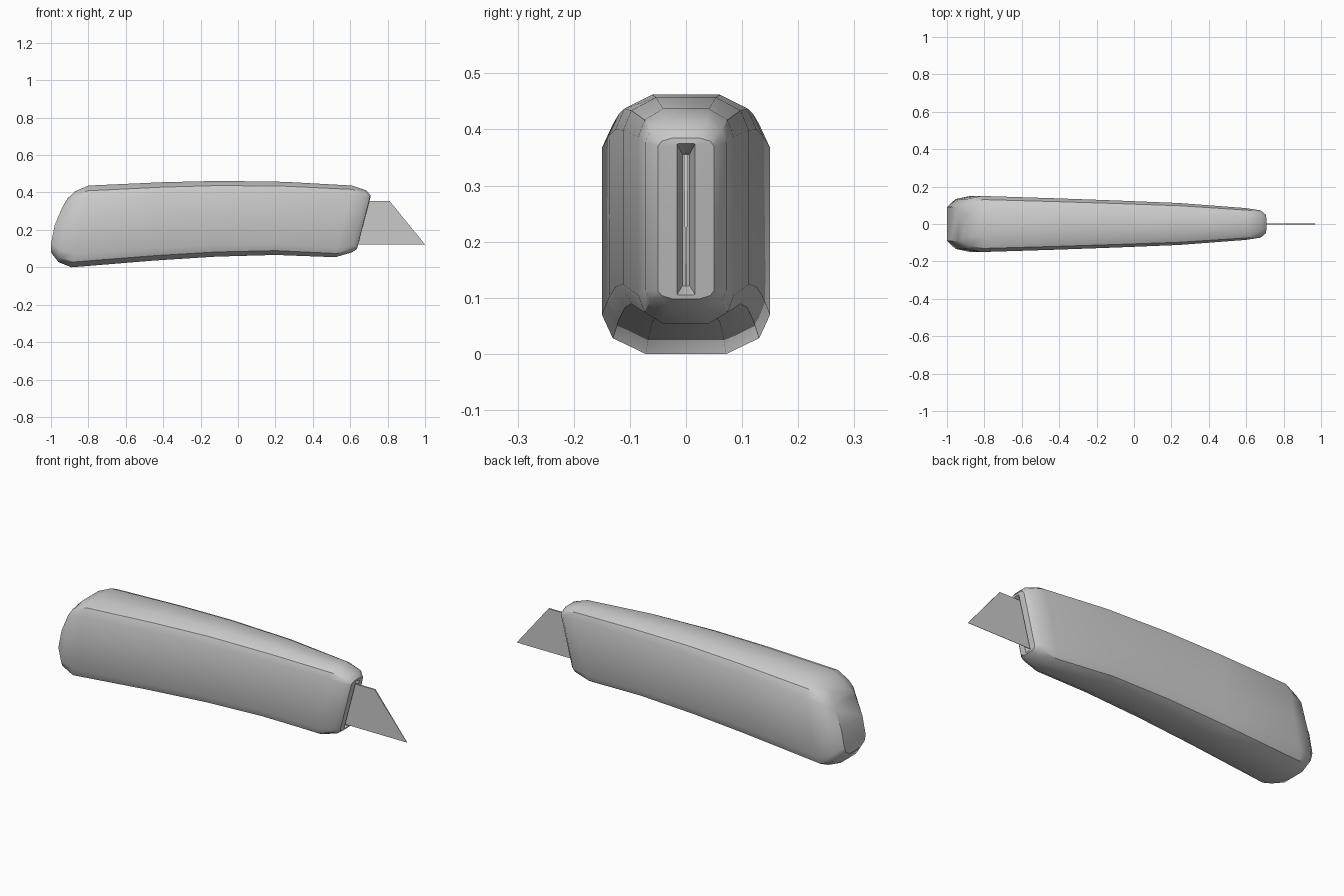
import bpy, bmesh

if "Cube" in bpy.data.objects:
    bpy.data.objects.remove(bpy.data.objects["Cube"])


def finish(name, bm, angle):
    bmesh.ops.recalc_face_normals(bm, faces=bm.faces[:])
    mesh = bpy.data.meshes.new(name)
    bm.to_mesh(mesh)
    bm.free()
    obj = bpy.data.objects.new(name, mesh)
    bpy.context.collection.objects.link(obj)
    bpy.ops.object.select_all(action='DESELECT')
    obj.select_set(True)
    bpy.context.view_layer.objects.active = obj
    bpy.ops.object.shade_smooth_by_angle(angle=angle)
    return obj


def ring(xt, zt, xb, zb, w, d, bulge):
    """Slanted rounded section: top to bottom on +y, then back up on -y."""
    f = d / (zt - zb)
    half = [(0.48 * w, 0), (0.87 * w, 0.4 * f), (w, f), (w, 0.5),
            (w, 1 - f), (0.87 * w, 1 - 0.4 * f), (0.48 * w, 1)]
    side = [(xt + (xb - xt) * t + bulge * 4 * t * (1 - t), y,
             zt + (zb - zt) * t) for y, t in half]
    return side + [(x, -y, z) for x, y, z in reversed(side)]


# Handle: slanted sections from butt to nose, then into the blade slot
# (top x, top z, bottom x, bottom z, half width, corner drop, bow)
sections = [
    (-0.91, 0.370, -1.00, 0.080, 0.090, 0.050, -0.025),
    (-0.87, 0.407, -0.96, 0.028, 0.133, 0.065, -0.018),
    (-0.80, 0.437, -0.89, 0.000, 0.150, 0.070, 0),
    (-0.40, 0.455, -0.45, 0.036, 0.137, 0.066, 0),
    (-0.10, 0.462, -0.12, 0.057, 0.126, 0.062, 0),
    (0.25, 0.457, 0.20, 0.066, 0.112, 0.058, 0),
    (0.61, 0.437, 0.52, 0.054, 0.085, 0.050, 0),
    (0.685, 0.412, 0.61, 0.080, 0.073, 0.035, 0),
    (0.708, 0.385, 0.636, 0.098, 0.050, 0.015, 0),
    (0.708, 0.375, 0.638, 0.105, 0.016, 0.001, 0),
    (0.665, 0.356, 0.600, 0.121, 0.006, 0.001, 0),
]
bm = bmesh.new()
loops = [[bm.verts.new(p) for p in ring(*s)] for s in sections]
n = len(loops[0])
for a, b in zip(loops, loops[1:]):
    for i in range(n):
        j = (i + 1) % n
        bm.faces.new((a[i], a[j], b[j], b[i]))
for cap in (loops[0], loops[-1]):
    for i in range(n // 2 - 1):
        bm.faces.new((cap[i], cap[i + 1], cap[n - 2 - i], cap[n - 1 - i]))
finish("handle", bm, 0.6)

# Blade: trapezoid thinning towards the lower cutting edge
bm = bmesh.new()
outline = [(0.60, 0.355, 0.004), (0.81, 0.355, 0.004),
           (1.0, 0.122, 0.0008), (0.56, 0.122, 0.0008)]
front, back = [[bm.verts.new((x, s * y, z)) for x, z, y in outline]
               for s in (-1, 1)]
bm.faces.new(front)
bm.faces.new(back)
for i in range(4):
    j = (i + 1) % 4
    bm.faces.new((front[i], front[j], back[j], back[i]))
finish("blade", bm, 0.5)
